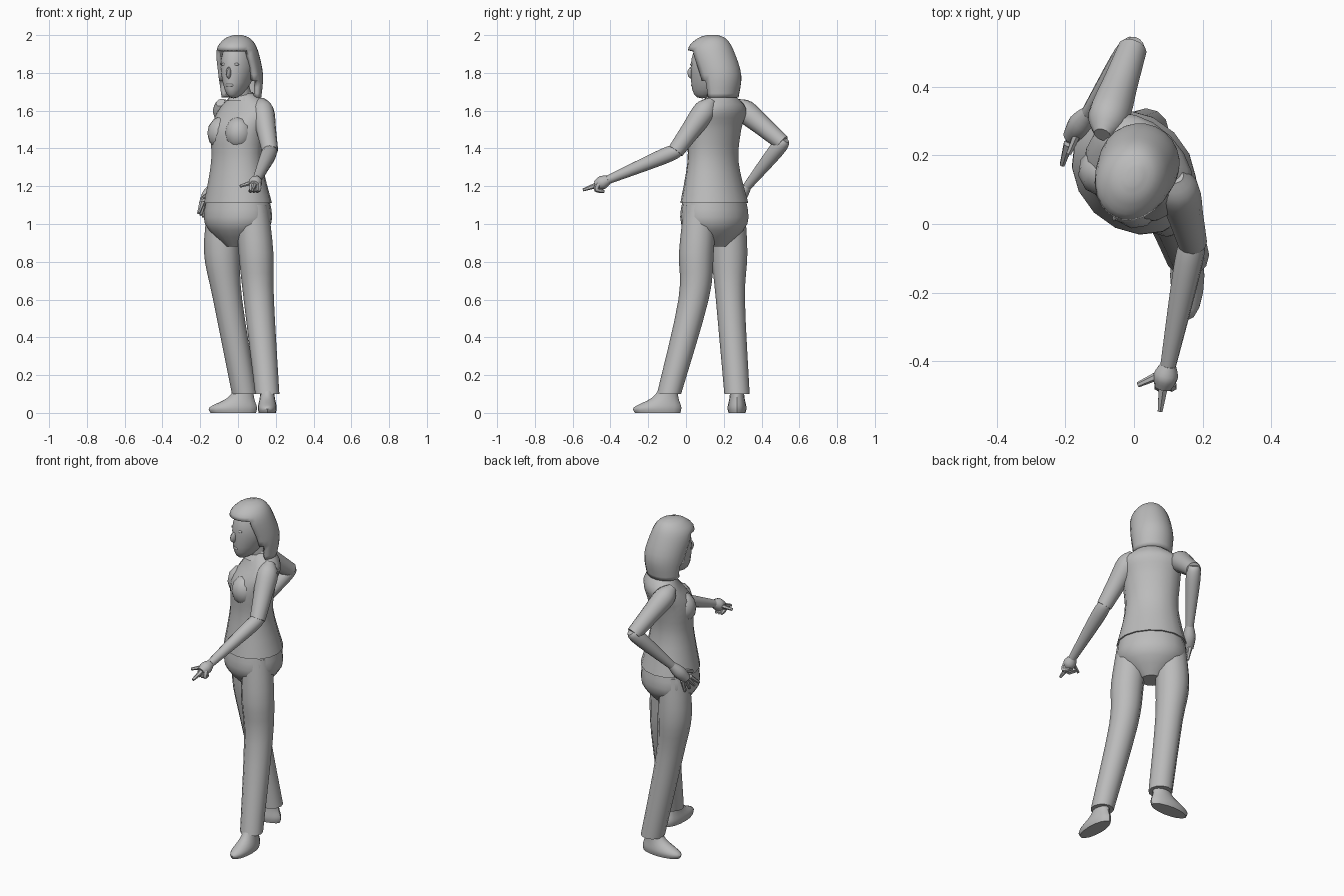
import bpy
import bmesh
from math import sin, cos, tau, radians
from mathutils import Vector, Matrix

if "Cube" in bpy.data.objects:
    bpy.data.objects.remove(bpy.data.objects["Cube"], do_unlink=True)

GREY = (0.5, 0.5, 0.5, 1)
grey = bpy.data.materials.new("plain grey")
grey.use_nodes = True
grey.diffuse_color = GREY
grey.node_tree.nodes["Principled BSDF"].inputs["Base Color"].default_value = GREY
parts = []


def add_object(name, bm, location=(0, 0), yaw=0):
    bmesh.ops.recalc_face_normals(bm, faces=bm.faces[:])
    mesh = bpy.data.meshes.new(name)
    bm.to_mesh(mesh)
    bm.free()
    mesh.materials.append(grey)
    obj = bpy.data.objects.new(name, mesh)
    obj.location = (*location, 0)
    obj.rotation_euler.z = radians(yaw)
    bpy.context.collection.objects.link(obj)
    parts.append(obj)
    return obj


def smooth_keys(keys, steps=4):
    """Pass a smooth curve through keys of any dimension."""
    keys = [Vector(key) for key in keys]
    last = len(keys) - 1
    result = []
    for i in range(last):
        start, end = keys[i], keys[i + 1]
        slope_in = (end - keys[max(i - 1, 0)]) / 2
        slope_out = (keys[min(i + 2, last)] - start) / 2
        for step in range(steps):
            t = step / steps
            rest = 1 - t
            ease = t * t * (1 + rest + rest)
            result.append(start + (end - start) * ease
                          + slope_in * (t * rest * rest) - slope_out * (t * t * rest))
    return result + [keys[last]]


def circle(centre, across, along, sides):
    return [centre + across * cos(tau * k / sides) + along * sin(tau * k / sides)
            for k in range(sides)]


def skin(rings):
    """Bridge rings of points and close both ends."""
    bm = bmesh.new()
    loops = [[bm.verts.new(point) for point in ring] for ring in rings]
    for low, high in zip(loops, loops[1:]):
        for k in range(len(low)):
            bm.faces.new((low[k - 1], low[k], high[k], high[k - 1]))
    bm.faces.new(loops[0])
    bm.faces.new(loops[-1])
    return bm


def loft(name, keys, sides=16, **frame):
    """Stack level ellipses keyed as (y, z, half width, half depth)."""
    rings = [circle(Vector((0, y, z)), Vector((width, 0, 0)), Vector((0, depth, 0)), sides)
             for y, z, width, depth in smooth_keys(keys)]
    return add_object(name, skin(rings), **frame)


def limb(name, keys, level=False, sides=12):
    """Round limb through (point, radius) keys; level keeps the rings flat."""
    stops = smooth_keys([(*point, radius) for point, radius in keys])
    points = [stop.to_3d() for stop in stops]
    rings = []
    for i, point in enumerate(points):
        before, after = points[max(i - 1, 0)], points[min(i + 1, len(points) - 1)]
        heading = Vector((0, 0, 1)) if level else (after - before).normalized()
        across = heading.cross(Vector((1, 0, 0))).normalized()
        radius = stops[i].w
        rings.append(circle(point, across * radius, heading.cross(across) * radius, sides))
    return add_object(name, skin(rings))


def blob(name, centre, size, **frame):
    bm = bmesh.new()
    shape = Matrix.Translation(centre) @ Matrix.Diagonal((*size, 1))
    bmesh.ops.create_icosphere(bm, subdivisions=2, radius=1, matrix=shape)
    return add_object(name, bm, **frame)


def blob_pair(name, centre, size, **frame):
    x, y, z = centre
    blob("left_" + name, (x, y, z), size, **frame)
    blob("right_" + name, (-x, y, z), size, **frame)


def finger(name, *joints):
    radii = [0.015] * (len(joints) - 1) + [0.008]
    limb(name, list(zip(joints, radii)), sides=6)


def arm(side, shoulder, elbow, wrist, knuckles):
    limb(side + "_sleeve", [(shoulder.lerp(elbow, -0.25), 0.025), (shoulder, 0.06),
                            (shoulder.lerp(elbow, 0.5), 0.052), (elbow, 0.043)])
    limb(side + "_forearm", [(elbow.lerp(wrist, -0.08), 0.025), (elbow, 0.038),
                             (elbow.lerp(wrist, 0.25), 0.04), (wrist, 0.023)])
    limb(side + "_palm", [(wrist, 0.023), (wrist.lerp(knuckles, 0.5), 0.036),
                          (knuckles, 0.026)])


# Torso and hips share one turned frame
body = dict(location=(0, 0.15), yaw=-45)
hem = (0, 1.11, 0.195, 0.165)
waist = (-0.01, 1.33, 0.15, 0.12)
chest = (0, 1.5, 0.16, 0.125)
shoulders = (0.05, 1.61, 0.165, 0.1)
neckline = (0.05, 1.69, 0.06, 0.06)
loft("shirt", [hem, waist, chest, shoulders, neckline], **body)
blob_pair("chest", (0.065, -0.06, 1.48), (0.075, 0.075, 0.09), **body)
loft("collar", [(0.03, 1.65, 0.08, 0.08), (0.04, 1.7, 0.05, 0.05)], **body)
crotch = (0, 0.88, 0.06, 0.06)
seat = (0, 1, 0.19, 0.16)
belt = (0, 1.14, 0.18, 0.15)
loft("trouser_hips", [crotch, seat, belt], **body)

# Trouser legs, running up under the shirt
left_cuff, right_cuff = (0.155, -0.09, 0.1), (0.035, 0.27, 0.1)
limb("left_trouser_leg", [
    (left_cuff, 0.064), ((0.11, 0.04, 0.6), 0.08),
    ((0.095, 0.055, 0.85), 0.092), ((0.075, 0.075, 1.1), 0.085)], level=True)
limb("right_trouser_leg", [
    (right_cuff, 0.067), ((-0.055, 0.235, 0.6), 0.077),
    ((-0.085, 0.23, 0.85), 0.095), ((-0.075, 0.225, 1.1), 0.085)], level=True)

# Shoes
sole = (-0.06, 0, 0.045, 0.12)
welt = (-0.06, 0.03, 0.05, 0.125)
instep = (-0.02, 0.08, 0.04, 0.07)
ankle = (0, 0.14, 0.035, 0.045)
for side, cuff, yaw in (("left", left_cuff, 0), ("right", right_cuff, -90)):
    loft(side + "_shoe", [sole, welt, instep, ankle], location=cuff[:2], yaw=yaw)

# Neck, and a head that narrows and pushes forward toward the chin
limb("neck", [((0.03, 0.18, 1.62), 0.055), ((0, 0.145, 1.77), 0.05)])
face = dict(location=(0, 0.14), yaw=-24)
head_centre = Vector((0, 0, 1.83))
head_size = Vector((0.088, 0.12, 0.165))
bm = bmesh.new()
bmesh.ops.create_uvsphere(bm, u_segments=16, v_segments=12, radius=1)
for vert in bm.verts:
    drop = max(0, -vert.co.z)
    vert.co = head_centre + vert.co * head_size
    vert.co.x *= 1 - drop / 5
    vert.co.y -= drop * drop * 0.06
add_object("head", bm, **face)
blob("nose", (0, -0.12, 1.8), (0.012, 0.025, 0.032), **face)
blob("lips", (0, -0.108, 1.735), (0.024, 0.014, 0.01), **face)
blob_pair("eye", (0.034, -0.102, 1.845), (0.017, 0.01, 0.008), **face)

# Hair shell, swept back from the face toward the tips
tips = (0.045, 1.67, 0.108, 0.095)
side_hair = (0.035, 1.79, 0.118, 0.122)
fringe = (-0.01, 1.92, 0.106, 0.124)
crown = (-0.005, 1.98, 0.068, 0.08)
parting = (0, 2, 0.02, 0.03)
hair = loft("hair", [tips, side_hair, fringe, crown, parting], sides=24, **face)
bm = bmesh.new()
bm.from_mesh(hair.data)
opening = []
for patch in bm.faces:
    middle = patch.calc_center_median()
    hairline = 0.03 - (middle.z - tips[1]) * 0.4
    if middle.z < 1.93 and (middle.y < hairline or len(patch.verts) > 4):
        opening.append(patch)
bmesh.ops.delete(bm, geom=opening, context='FACES')
bm.to_mesh(hair.data)
bm.free()
shell = hair.modifiers.new("thickness", 'SOLIDIFY')
shell.thickness = 0.025
shell.offset = -1

# Left arm, pointing forward with three curled fingers
elbow, wrist = Vector((0.17, -0.055, 1.385)), Vector((0.1, -0.41, 1.235))
knuckles = Vector((0.085, -0.475, 1.205))
arm("left", Vector((0.13, 0.1, 1.6)), elbow, wrist, knuckles)
finger("left_pointing_finger", knuckles, Vector((0.076, -0.545, 1.18)))
finger("left_thumb", wrist.lerp(knuckles, 0.3), Vector((0.012, -0.468, 1.2)))
fold, tuck = Vector((0, -0.01, -0.03)), Vector((-0.01, 0.03, -0.04))
for i, label in enumerate(("middle", "ring", "little")):
    base = knuckles + Vector((0.018 * i - 0.012, 0.012, 0.008))
    finger(f"left_{label}_finger", base, base + fold, base + tuck)

# Right arm, bent with the open hand on the hip
elbow, wrist = Vector((-0.005, 0.51, 1.43)), Vector((-0.13, 0.325, 1.2))
knuckles = Vector((-0.182, 0.255, 1.105))
arm("right", Vector((-0.075, 0.31, 1.6)), elbow, wrist, knuckles)
finger("right_thumb", wrist.lerp(knuckles, 0.4), Vector((-0.19, 0.205, 1.135)))
spread, droop = Vector((-0.006, -0.014, 0.005)), Vector((0, -0.02, -0.07))
for i, label in enumerate(("little", "ring", "middle", "index")):
    base = knuckles + spread * (i - 1.5)
    finger(f"right_{label}_finger", base, base + droop + spread * i)

# Smooth shading with kept creases
bpy.ops.object.select_all(action='DESELECT')
for obj in parts:
    obj.select_set(True)
bpy.context.view_layer.objects.active = parts[0]
bpy.ops.object.shade_smooth_by_angle(angle=radians(35))
